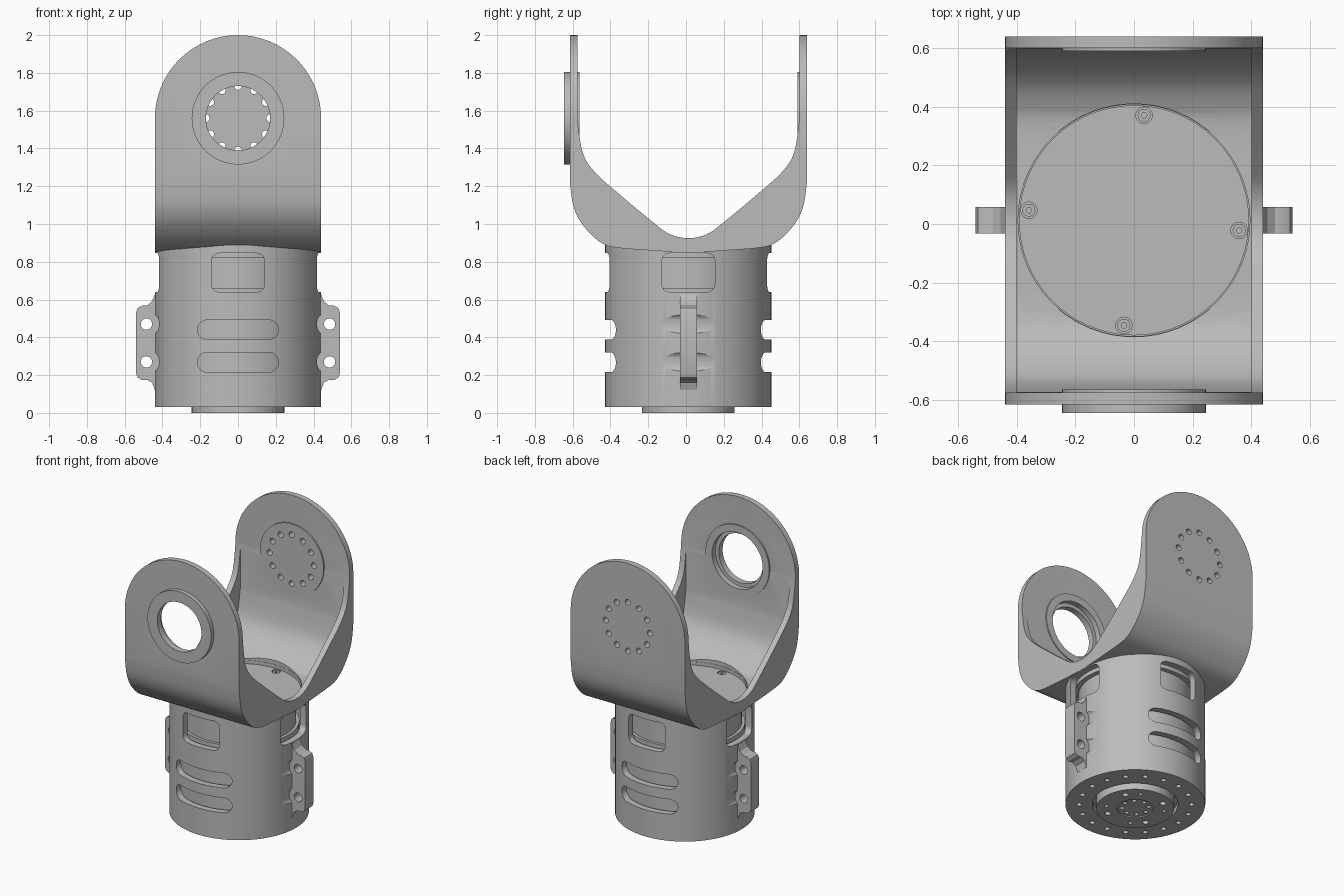
import bpy
import bmesh
from math import cos, sin, pi, radians
from mathutils import Vector

if "Cube" in bpy.data.objects:
    bpy.data.objects.remove(bpy.data.objects["Cube"])

grey = bpy.data.materials.new("machined_grey")
grey.use_nodes = True
grey.diffuse_color = (0.5, 0.5, 0.5, 1)
grey.node_tree.nodes["Principled BSDF"].inputs["Base Color"].default_value = (0.5, 0.5, 0.5, 1)

PARTS = []
AXES = {"x": lambda u, v, a: (a, u, v),
        "y": lambda u, v, a: (u, a, v),
        "z": lambda u, v, a: (u, v, a)}


def rounded(cx, cy, w, h, r, steps=8):
    """Outline of a rounded rectangle."""
    pts = []
    for k, (sx, sy) in enumerate([(1, 1), (-1, 1), (-1, -1), (1, -1)]):
        for i in range(steps + 1):
            a = (k + i / steps) * pi / 2
            pts.append((cx + sx * (w / 2 - r) + r * cos(a),
                        cy + sy * (h / 2 - r) + r * sin(a)))
    return pts


def circle(cx, cy, r, n=64):
    return [(cx + r * cos(2 * pi * i / n), cy + r * sin(2 * pi * i / n)) for i in range(n)]


def hole_ring(cx, cy, radius, count, r, start=0.0, n=16):
    angles = [start + 2 * pi * i / count for i in range(count)]
    return [circle(cx + radius * cos(a), cy + radius * sin(a), r, n) for a in angles]


def smooth_profile(half, top=None, steps=5):
    """Mirror half a profile and pass a smooth curve through its points."""
    full = [Vector((-u, v)) for u, v in reversed(half[1:])] + [Vector(p) for p in half]
    p = [full[0]] + full + [full[-1]]
    out = []
    for i in range(1, len(p) - 2):
        a, b, c, d = p[i - 1:i + 3]
        for s in range(steps):
            t = s / steps
            out.append(0.5 * (2 * b + (c - a) * t + (2 * a - 5 * b + 4 * c - d) * t * t
                              + (3 * b - a - 3 * c + d) * t ** 3))
    out.append(full[-1])
    if top:
        out = [Vector((full[0].x, top))] + out + [Vector((full[-1].x, top))]
    return [tuple(q) for q in out]


def prism(name, loops, axis, a, b, part=True):
    """Extrude one or more outlines along an axis."""
    bm = bmesh.new()
    for loop in loops:
        clean = []
        for q in loop:
            if not clean or (Vector(q) - Vector(clean[-1])).length > 1e-5:
                clean.append(q)
        if (Vector(clean[0]) - Vector(clean[-1])).length < 1e-5:
            clean.pop()
        low = [bm.verts.new(AXES[axis](u, v, a)) for u, v in clean]
        high = [bm.verts.new(AXES[axis](u, v, b)) for u, v in clean]
        bm.faces.new(low)
        bm.faces.new(high)
        for i in range(len(low)):
            j = (i + 1) % len(low)
            bm.faces.new((low[i], low[j], high[j], high[i]))
    bmesh.ops.recalc_face_normals(bm, faces=bm.faces)
    mesh = bpy.data.meshes.new(name)
    bm.to_mesh(mesh)
    bm.free()
    mesh.materials.append(grey)
    obj = bpy.data.objects.new(name, mesh)
    bpy.context.collection.objects.link(obj)
    if part:
        PARTS.append(obj)
    return obj


def combine(obj, loops, axis, a, b, op="DIFFERENCE"):
    """Boolean a prism into a part, then discard the helper."""
    tool = prism("cutter", loops, axis, a, b, part=False)
    mod = obj.modifiers.new("boolean", "BOOLEAN")
    mod.operation, mod.object, mod.solver = op, tool, "EXACT"
    bpy.context.view_layer.objects.active = obj
    bpy.ops.object.modifier_apply(modifier=mod.name)
    mesh = tool.data
    bpy.data.objects.remove(tool)
    bpy.data.meshes.remove(mesh)


# Fork: curved cradle with two upright arms and low side walls
PIVOT, R = 1.56, 0.44
outer = smooth_profile([(0, .85), (.27, .865), (.38, .875), (.44, .89), (.5, .93),
                        (.57, 1.01), (.61, 1.1), (.6275, 1.22)], top=2.1)
saddle = smooth_profile([(0, .925), (.1, .947), (.2, 1.02), (.38, 1.17), (.5, 1.28),
                         (.56, 1.38), (.5875, 1.55)], top=2.2)
bowl = smooth_profile([(0, .9), (.3, .9), (.4, .925), (.48, .98), (.55, 1.08),
                       (.5845, 1.25)], top=2.2)
arch = [(R * cos(pi * i / 32), PIVOT + R * sin(pi * i / 32)) for i in range(33)]
arch += [(-R, .7), (R, .7)]
fork = prism("fork", [outer], "x", -.5, .5)
combine(fork, [saddle], "x", -.6, .6)
combine(fork, [bowl], "x", -.4, .4)
combine(fork, [arch], "y", -1, 1, "INTERSECT")
combine(fork, [circle(0, 0, .397)], "z", .8, 1.0)

# Front bearing boss with stepped bore
combine(fork, [circle(0, PIVOT, .245)], "y", -.6575, -.5775, "UNION")
combine(fork, [circle(0, PIVOT, .17)], "y", -.8, -.4)
combine(fork, [circle(0, PIVOT, .195)], "y", -.615, -.4)

# Back mounting boss with bolt circle
combine(fork, [circle(0, PIVOT, .245)], "y", .5775, .61, "UNION")
combine(fork, hole_ring(0, PIVOT, .17, 12, .02), "y", .4, .8)

# Housing: hollow sleeve with windows, cooling slots and scooped sides
housing = prism("housing", [circle(0, 0, R, 96)], "z", .03, .895)
combine(housing, [circle(0, 0, .395, 96)], "z", .07, 1.0)
combine(housing, [circle(0, 0, .27)], "z", 0, .1)
window = rounded(0, .743, .28, .205, .04)
slots = [rounded(0, z, .43, .104, .052) for z in (.2675, .44)]
combine(housing, [window] + slots, "y", -1, 1)
combine(housing, [window], "x", -1, 1)
TAB_X, TAB_Z = .485, (.27, .47)
combine(housing, [circle(s * TAB_X, z, .068, 32) for s in (-1, 1) for z in TAB_Z], "y", -1, 1)
combine(housing, hole_ring(0, 0, .355, 18, .017), "z", 0, .06)

# Side tabs with two holes each
tab = [(.4, .12), (.44, .12), (.455, .16), (.48, .175), (.51, .175), (.532, .188), (.54, .21),
       (.54, .53), (.532, .555), (.51, .567), (.48, .57), (.455, .59), (.44, .63), (.4, .63)]
for side, s in (("left", 1), ("right", -1)):
    plate = prism(side + "_tab", [[(s * x, z) for x, z in tab]], "y", -.045, .045)
    combine(plate, [circle(s * TAB_X, z, .03, 24) for z in TAB_Z], "y", -.1, .1)

# Motor inside the housing
prism("motor_lower_case", [circle(0, 0, .38)], "z", .085, .66)
prism("motor_middle_case", [circle(0, 0, .36)], "z", .64, .83)
cap = prism("motor_cap", [circle(0, 0, .392, 96)], "z", .82, .872)
SCREWS = radians(84.5)
combine(cap, hole_ring(0, 0, .36, 4, .028, SCREWS, 24), "z", .855, .9)
screws = prism("cap_screws", hole_ring(0, 0, .36, 4, .022, SCREWS, 24), "z", .84, .868)
combine(screws, hole_ring(0, 0, .36, 4, .01, SCREWS, 6), "z", .858, .9)

# Output hub underneath
hub = prism("output_hub", [circle(0, 0, .245)], "z", 0, .1)
combine(hub, [circle(0, 0, .115, 48)], "z", -.1, .008)
combine(hub, hole_ring(0, 0, .085, 8, .014), "z", -.1, .03)
combine(hub, hole_ring(0, 0, .185, 4, .02, radians(30)), "z", -.1, .03)
combine(hub, hole_ring(0, 0, .185, 4, .013, radians(60)), "z", -.1, .03)

# Placement and shading
bpy.ops.object.select_all(action="DESELECT")
for obj in PARTS:
    obj.location.y = .0125
    obj.select_set(True)
bpy.context.view_layer.objects.active = fork
bpy.ops.object.shade_smooth_by_angle(angle=radians(30))
